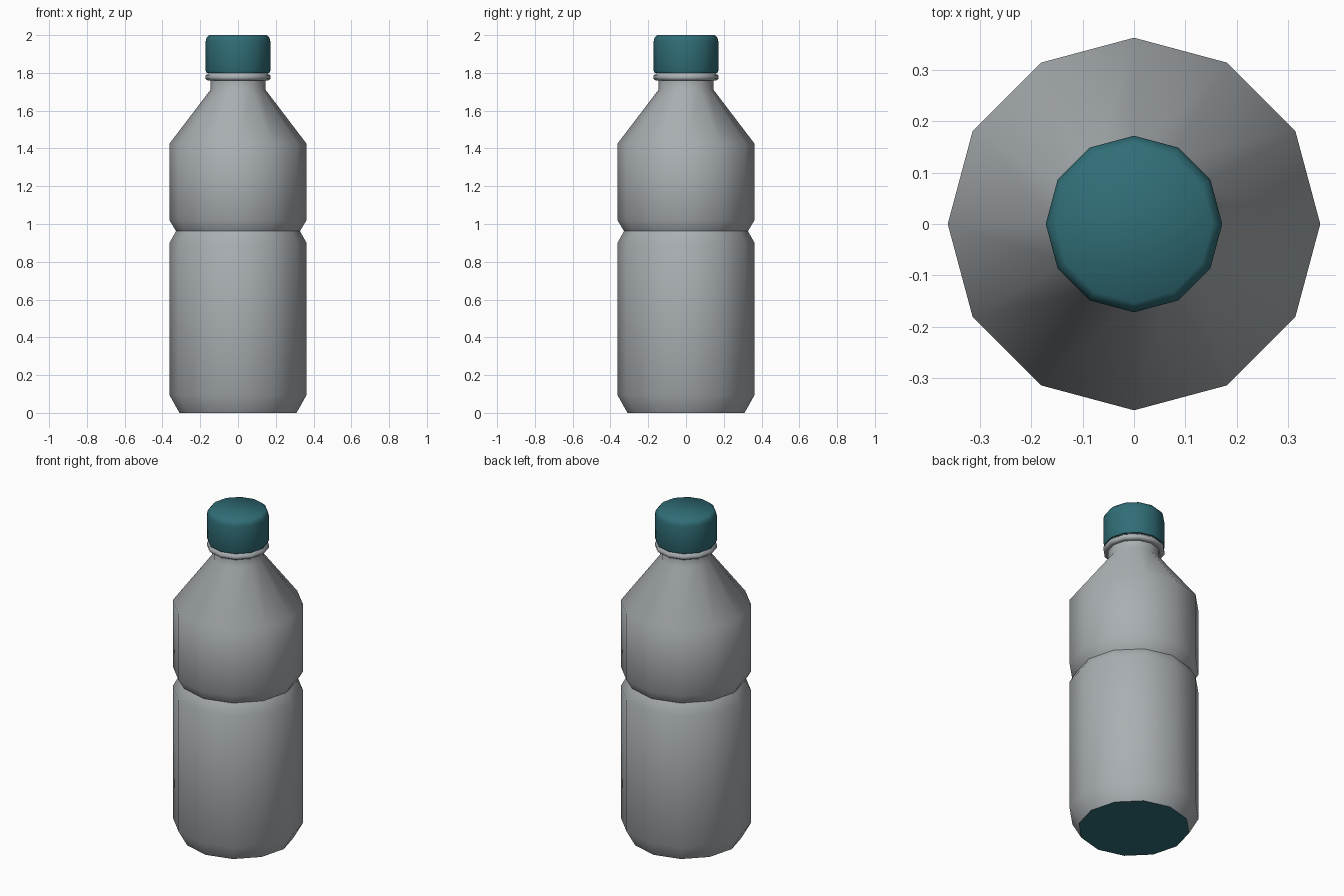
import bpy, bmesh, math

if "Cube" in bpy.data.objects:
    bpy.data.objects.remove(bpy.data.objects["Cube"])

SIDES = 12


def material(name, rgb):
    m = bpy.data.materials.new(name)
    m.diffuse_color = (*rgb, 1)
    m.use_nodes = True
    m.node_tree.nodes["Principled BSDF"].inputs["Base Color"].default_value = m.diffuse_color
    return m


GREY = material("bottle grey", (0.40, 0.43, 0.45))
TEAL = material("cap teal", (0.030, 0.155, 0.185))


def lathe(name, profile, mats, close_bottom=False, close_top=False, angle=50):
    """Spin (radius, z) points around z into a 12-sided shell."""
    bm = bmesh.new()
    rings = [[bm.verts.new((r * math.cos(2 * math.pi * i / SIDES),
                            r * math.sin(2 * math.pi * i / SIDES), z))
              for i in range(SIDES)] for r, z in profile]
    for a, b in zip(rings, rings[1:]):
        for i in range(SIDES):
            j = (i + 1) % SIDES
            bm.faces.new((a[i], a[j], b[j], b[i]))
    if close_bottom:
        f = bm.faces.new(rings[0][::-1])
        f.material_index = len(mats) - 1
    if close_top:
        bm.faces.new(rings[-1])
    me = bpy.data.meshes.new(name)
    bm.to_mesh(me)
    bm.free()
    for m in mats:
        me.materials.append(m)
    ob = bpy.data.objects.new(name, me)
    bpy.context.collection.objects.link(ob)
    bpy.ops.object.select_all(action='DESELECT')
    ob.select_set(True)
    bpy.context.view_layer.objects.active = ob
    bpy.ops.object.shade_smooth_by_angle(angle=math.radians(angle))
    return ob


# Body: chamfered base with a teal underside, waist groove, shoulder, neck
lathe("bottle_body",
      [(0.31, 0), (0.363, 0.095), (0.363, 0.90), (0.328, 0.962),
       (0.363, 1.02), (0.363, 1.425), (0.146, 1.71), (0.146, 1.765)],
      [GREY, TEAL], close_bottom=True)

# Collar ring under the cap
lathe("neck_collar",
      [(0.146, 1.76), (0.160, 1.76), (0.172, 1.768), (0.172, 1.785),
       (0.160, 1.795), (0.155, 1.803)],
      [GREY], angle=80)

# Screw cap with bevelled rims
lathe("cap",
      [(0.155, 1.798), (0.166, 1.799), (0.172, 1.812), (0.172, 1.965),
       (0.167, 1.985), (0.153, 2.0)],
      [TEAL], close_bottom=True, close_top=True, angle=60)
